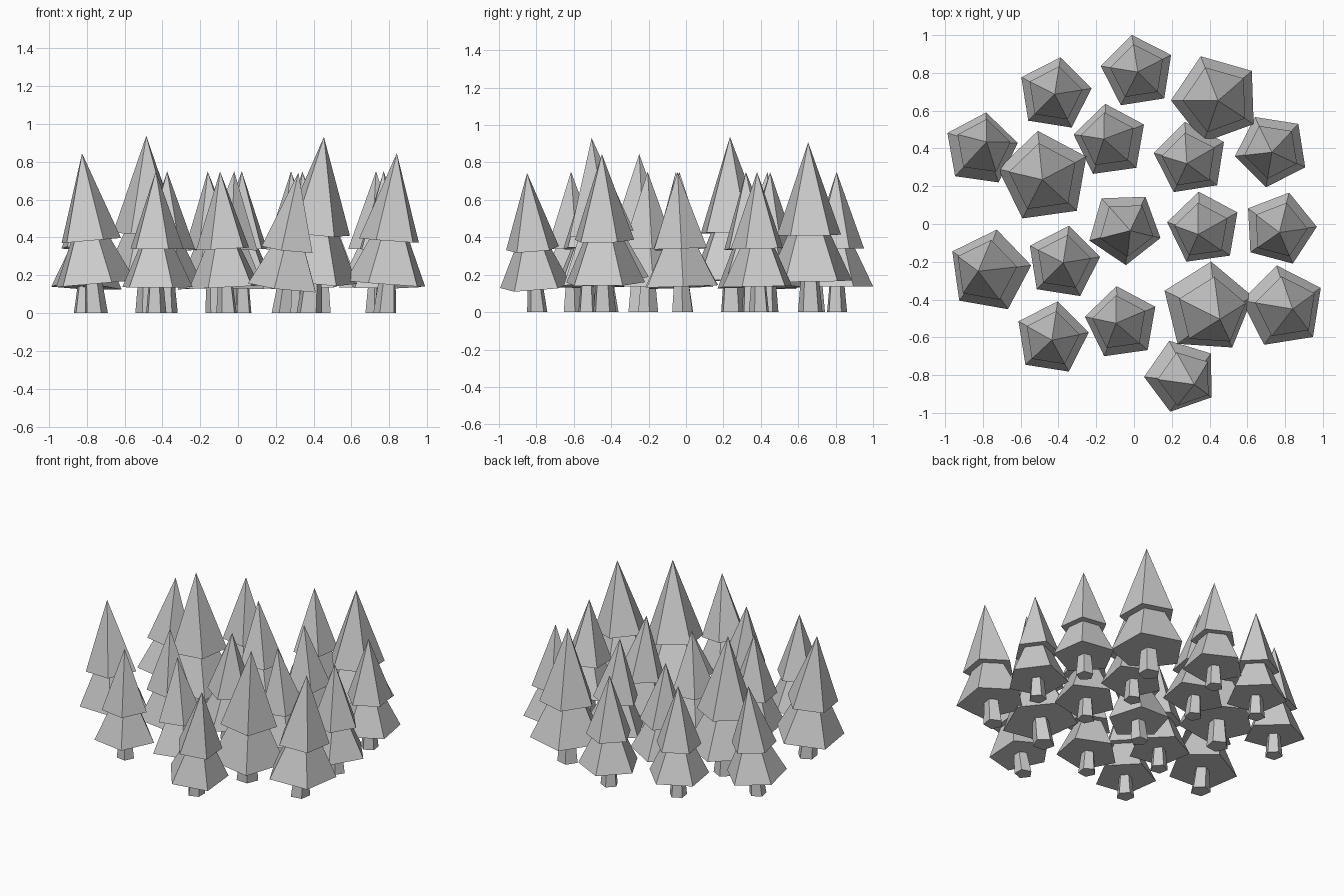
import bpy, bmesh
from math import radians, cos, sin, tau
from mathutils import Vector

if "Cube" in bpy.data.objects:
    bpy.data.objects.remove(bpy.data.objects["Cube"])

SIDES = 5
LOW_Z = 0.137   # height of the lower branch tier on a unit tree
APEX_Z = 0.75

# x, y of lower tier, scale, turn (degrees), lean of the tip in x and y
TREES = [
    (0.02, 0.805, 1.0, 99, 0.0, 0.0),
    (-0.42, 0.687, 1.0, 81, 0.0, 0.0),
    (0.435, 0.663, 1.21, 110, 0.01, -0.01),
    (0.73, 0.39, 1.0, 117, 0.0, -0.01),
    (-0.81, 0.395, 1.0, 82, 0.03, 0.04),
    (-0.475, 0.248, 1.25, 98, -0.01, -0.013),
    (-0.125, 0.44, 1.0, 98, -0.035, 0.01),
    (0.30, 0.345, 1.0, 99, -0.02, -0.025),
    (-0.05, -0.02, 1.0, 56, 0.03, -0.015),
    (0.37, -0.025, 1.0, 98, -0.03, -0.03),
    (0.77, -0.025, 1.0, 75, 0.0, -0.02),
    (-0.765, -0.25, 1.13, 80, -0.06, 0.0),
    (-0.375, -0.205, 1.0, 81, 0.0, 0.0),
    (-0.435, -0.605, 1.0, 81, 0.0, -0.01),
    (-0.065, -0.525, 1.0, 98, -0.03, 0.0),
    (0.79, -0.44, 1.13, 99, 0.05, -0.01),
    (0.39, -0.445, 1.25, 86, 0.065, -0.06),
    (0.25, -0.805, 1.0, 109, 0.07, -0.045),
]


def frustum(bm, place, z0, r0, z1, r1):
    """Closed five-sided frustum, or a cone when r1 is 0."""
    def ring(z, r):
        return [bm.verts.new(place(r * cos(tau * i / SIDES), r * sin(tau * i / SIDES), z))
                for i in range(SIDES)]
    low = ring(z0, r0)
    bm.faces.new(low[::-1])
    if r1 == 0:
        tip = bm.verts.new(place(0, 0, z1))
        for i in range(SIDES):
            bm.faces.new((low[i], low[(i + 1) % SIDES], tip))
    else:
        top = ring(z1, r1)
        bm.faces.new(top)
        for i in range(SIDES):
            j = (i + 1) % SIDES
            bm.faces.new((low[i], low[j], top[j], top[i]))


def make_tree(n, x, y, s, turn, lx, ly):
    rise = (APEX_Z - LOW_Z) * s
    tilt = Vector((0, 0, 1)).rotation_difference(Vector((lx, ly, rise)))
    foot = Vector((x, y, 0)) - Vector((lx, ly, 0)) * (LOW_Z * s / rise)
    ca, sa = cos(radians(turn)), sin(radians(turn))

    def place(px, py, pz):
        p = tilt @ (Vector((px * ca - py * sa, px * sa + py * ca, pz)) * s) + foot
        if pz == 0:      # trunk stays flat on the ground
            p.z = 0
        return p

    parts = {
        "trunk": (0, 0.057, LOW_Z + 0.005, 0.043),
        "lower_branches": (LOW_Z, 0.198, 0.345, 0.098),
        "upper_branches": (0.34, 0.149, APEX_Z, 0),
    }
    for name, dims in parts.items():
        bm = bmesh.new()
        frustum(bm, place, *dims)
        me = bpy.data.meshes.new(f"{name}_{n}")
        bm.to_mesh(me)
        bm.free()
        bpy.context.collection.objects.link(bpy.data.objects.new(f"tree_{name}_{n}", me))


for n, t in enumerate(TREES, 1):
    make_tree(n, *t)
